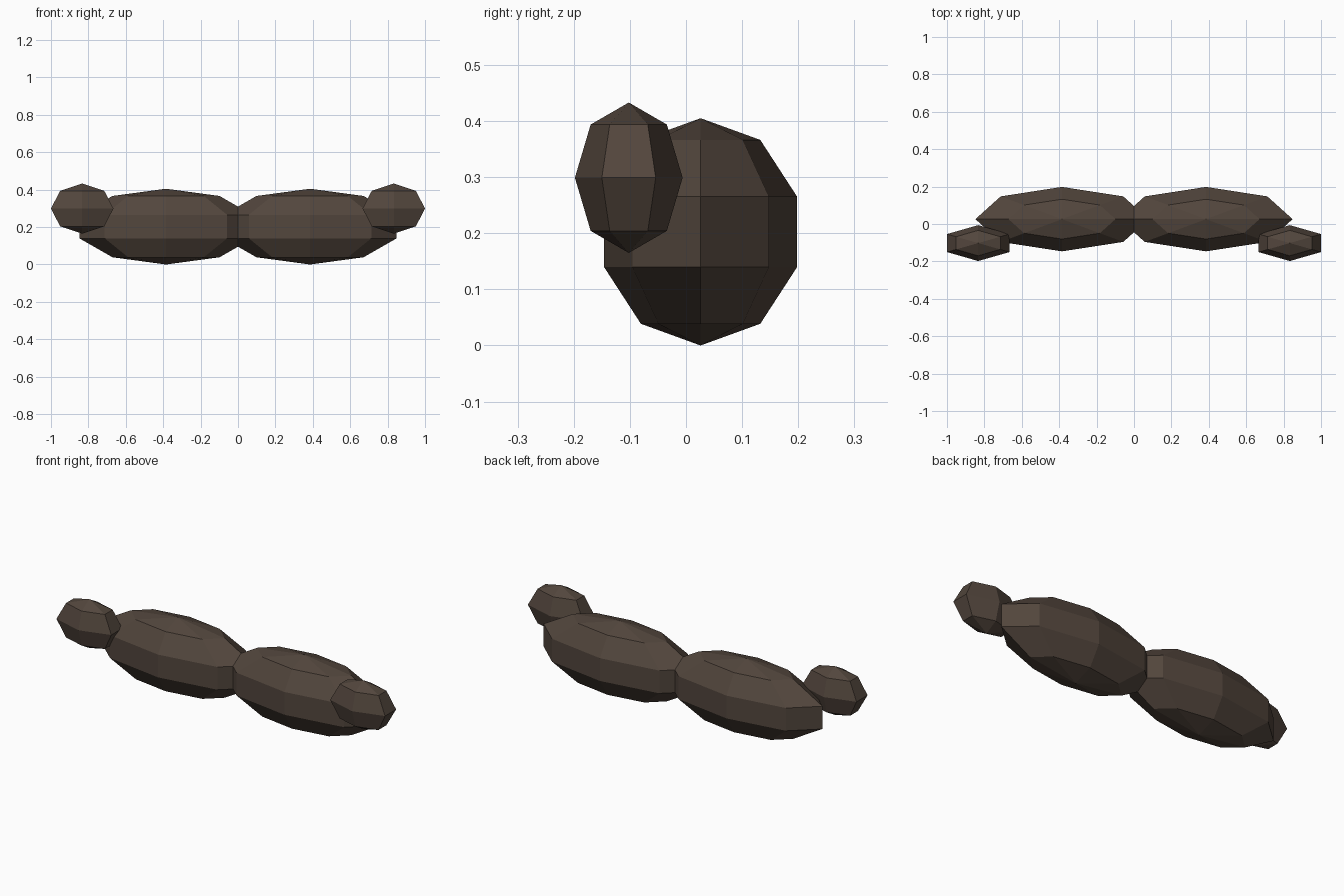
import bpy, bmesh
from mathutils import Matrix, Vector

if "Cube" in bpy.data.objects:
    bpy.data.objects.remove(bpy.data.objects["Cube"])

brown = bpy.data.materials.new("dark brown")
brown.diffuse_color = (0.085, 0.061, 0.046, 1)
brown.use_nodes = True
brown.node_tree.nodes["Principled BSDF"].inputs["Base Color"].default_value = brown.diffuse_color


def lump(name, segments, rings, centre, radii):
    """Flat-shaded low-poly ellipsoid with its poles up."""
    bm = bmesh.new()
    bmesh.ops.create_uvsphere(
        bm, u_segments=segments, v_segments=rings, radius=1,
        matrix=Matrix.Translation(centre) @ Matrix.Diagonal((*radii, 1)))
    mesh = bpy.data.meshes.new(name)
    bm.to_mesh(mesh)
    bm.free()
    mesh.materials.append(brown)
    obj = bpy.data.objects.new(name, mesh)
    bpy.context.collection.objects.link(obj)
    return obj


for side, s in (("left", -1), ("right", 1)):
    # Main half of the moustache, the two overlapping at the middle
    lump(f"moustache_half_{side}", 8, 5, Vector((s * 0.385, 0.026, 0.2025)),
         (0.487, 0.181, 0.2025))
    # Small raised tip at the outer front end
    lump(f"moustache_tip_{side}", 6, 4, Vector((s * 0.833, -0.102, 0.299)),
         (0.1928, 0.096, 0.134))
